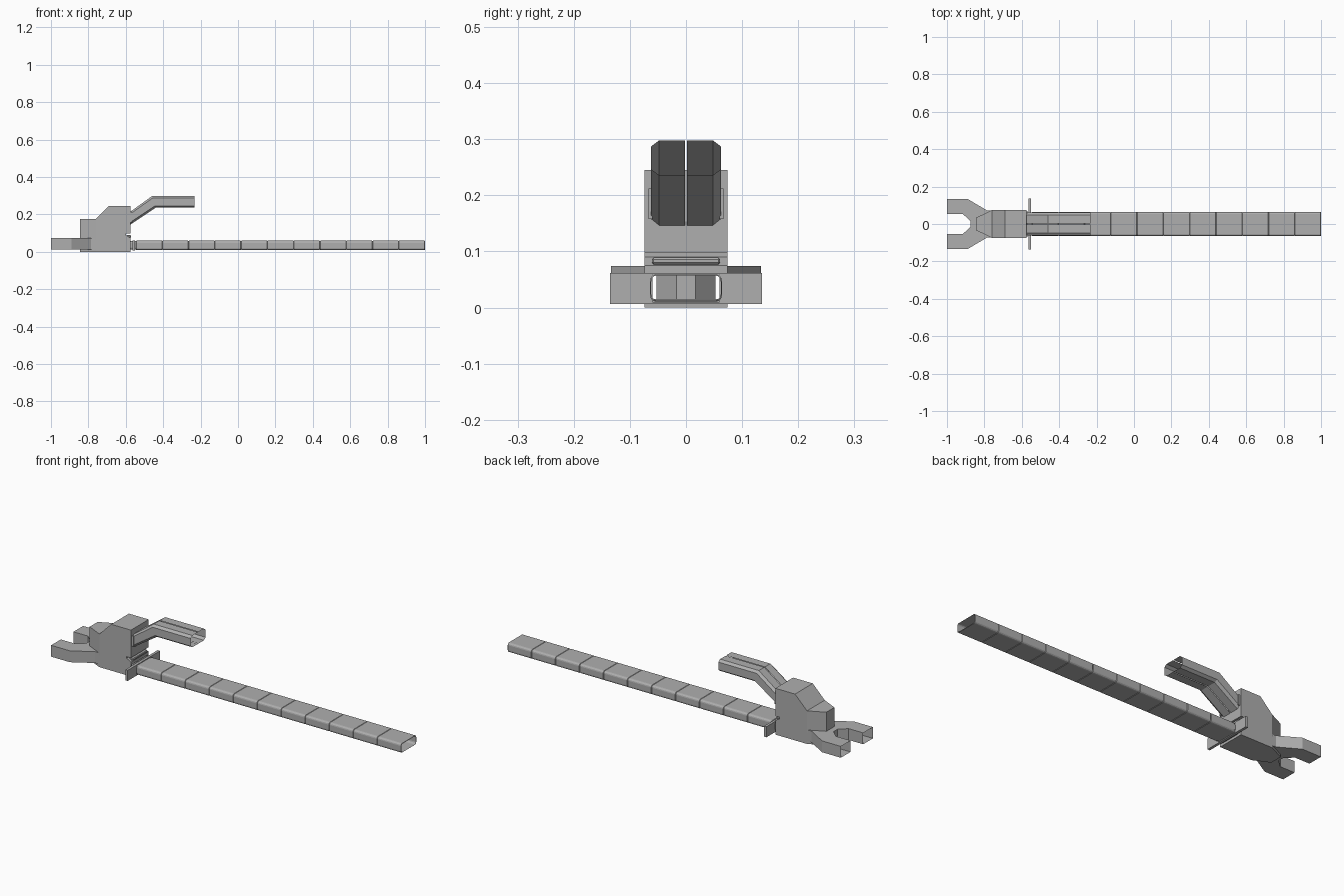
import bpy, bmesh
from math import cos, sin, pi

if "Cube" in bpy.data.objects:
    bpy.data.objects.remove(bpy.data.objects["Cube"])

grey = bpy.data.materials.new("dark_grey")
grey.diffuse_color = (.43, .43, .43, 1)
grey.use_nodes = True
grey.node_tree.nodes["Principled BSDF"].inputs["Base Color"].default_value = grey.diffuse_color

def finish(name, bm):
    bmesh.ops.recalc_face_normals(bm, faces=bm.faces)
    me = bpy.data.meshes.new(name)
    bm.to_mesh(me)
    bm.free()
    me.materials.append(grey)
    ob = bpy.data.objects.new(name, me)
    bpy.context.collection.objects.link(ob)
    return ob

def box(name, x0, x1, y0, y1, z0, z1, bevel=0):
    bm = bmesh.new()
    bmesh.ops.create_cube(bm, size=1)
    for v in bm.verts:
        v.co = ((x0 + x1) / 2 + v.co.x * (x1 - x0),
                (y0 + y1) / 2 + v.co.y * (y1 - y0),
                (z0 + z1) / 2 + v.co.z * (z1 - z0))
    if bevel:
        bmesh.ops.bevel(bm, geom=bm.edges[:], offset=bevel, segments=1,
                        affect='EDGES', profile=0.5)
    return finish(name, bm)

def loft(name, rings, closed=True):
    """Open-ended sheet through a list of equal-length rings."""
    bm = bmesh.new()
    rows = [[bm.verts.new(p) for p in r] for r in rings]
    n = len(rows[0])
    for a, b in zip(rows, rows[1:]):
        for i in range(n if closed else n - 1):
            j = (i + 1) % n
            bm.faces.new((a[i], a[j], b[j], b[i]))
    return finish(name, bm)

# housing: side profile extruded, nose tapered, openings for fork and rail
W = 0.074
side = [(-.845, 0), (-.575, 0), (-.575, .075), (-.6, .09), (-.6, .098), (-.575, .098),
        (-.575, .245), (-.69, .245), (-.76, .175), (-.845, .175)]
bm = bmesh.new()
f = bm.faces.new([bm.verts.new((x, -W, z)) for x, z in side])
ext = bmesh.ops.extrude_face_region(bm, geom=[f], use_keep_orig=True)
for v in ext['geom']:
    if isinstance(v, bmesh.types.BMVert):
        v.co.y = W

def cut(axis, value):
    co, no = [0, 0, 0], [0, 0, 0]
    co[axis], no[axis] = value, 1
    bmesh.ops.bisect_plane(bm, geom=bm.verts[:] + bm.edges[:] + bm.faces[:],
                           plane_co=co, plane_no=no)

cut(0, -.76)
for v in bm.verts:
    if v.co.x < -.8:
        v.co.y *= 0.45
for axis, value in ((2, .015), (2, .06), (1, -.063), (1, .063)):
    cut(axis, value)
hole = []
for f in bm.faces:
    c = f.calc_center_median()
    if .015 < c.z < .06 and (c.x < -.762 or (c.x > -.58 and abs(c.y) < .063)):
        hole.append(f)
bmesh.ops.delete(bm, geom=hole, context='FACES')
finish("housing", bm)

# latch lip under the housing notch
box("latch_lip", -.595, -.571, -.061, .061, .077, .089, .003)

# hollow two-pronged fork, its sides running back to the housing
half = [(-.755, .072), (-.785, .072), (-.89, .134), (-1, .134), (-1, .053),
        (-.915, .053), (-.875, .017)]
outline = half + [(x, -y) for x, y in reversed(half)]
N = len(outline)
open_edges = (3, 9, 13)
bm = bmesh.new()
lo, hi = [[bm.verts.new((x, y, z)) for x, y in outline] for z in (.014, .074)]
bm.faces.new(lo)
bm.faces.new(hi)
for i in range(N):
    if i not in open_edges:
        j = (i + 1) % N
        bm.faces.new((lo[i], lo[j], hi[j], hi[i]))
finish("fork", bm)

# cross guard: two wings and thin strips above and below the rail
for s, tag in ((1, "left"), (-1, "right")):
    y = sorted((s * .06, s * .135))
    box("guard_wing_" + tag, -.565, -.551, y[0], y[1], .006, .062)
for z, tag in ((.006, "lower"), (.058, "upper")):
    box("guard_strip_" + tag, -.565, -.551, -.06, .06, z, z + .004)

# long hollow rail of eleven segments, rounded corners, narrow joint grooves
def rail_ring(x, shrink=0):
    w, h, c, zc = .064 - shrink, .0245 - shrink, .011, .035
    pts = []
    for k, (sy, sz) in enumerate(((1, 1), (-1, 1), (-1, -1), (1, -1))):
        for i in range(4):
            a = k * pi / 2 + i * pi / 6
            pts.append((x, sy * (w - c) + c * cos(a), zc + sz * (h - c) + c * sin(a)))
    return pts

rings = [rail_ring(-.575, .002)]
step, x = .1405, 1 - 11 * .1405
for i in range(11):
    a = x + i * step
    rings += [rail_ring(a, .002), rail_ring(a + .002), rail_ring(a + step - .002),
              rail_ring(a + step, .002)]
loft("rail", rings)

# bent upper handle: two open halves separated by a narrow slit
handle_half = [(.002, 0), (.048, 0), (.062, .17), (.062, .83), (.048, 1), (.002, 1)]
path = [(-.6, -.6, .13, .067), (-.44, -.46, .236, .062), (-.233, -.233, .236, .062)]
for s, tag in ((1, "left"), (-1, "right")):
    loft("handle_" + tag,
         [[(xa + (xb - xa) * t, s * y, z + h * t) for y, t in handle_half]
          for xa, xb, z, h in path], closed=False)
    # side pads where the handle meets the housing
    y = sorted((s * .06, s * .067))
    box("handle_pad_" + tag, -.58, -.566, y[0], y[1], .158, .212)
